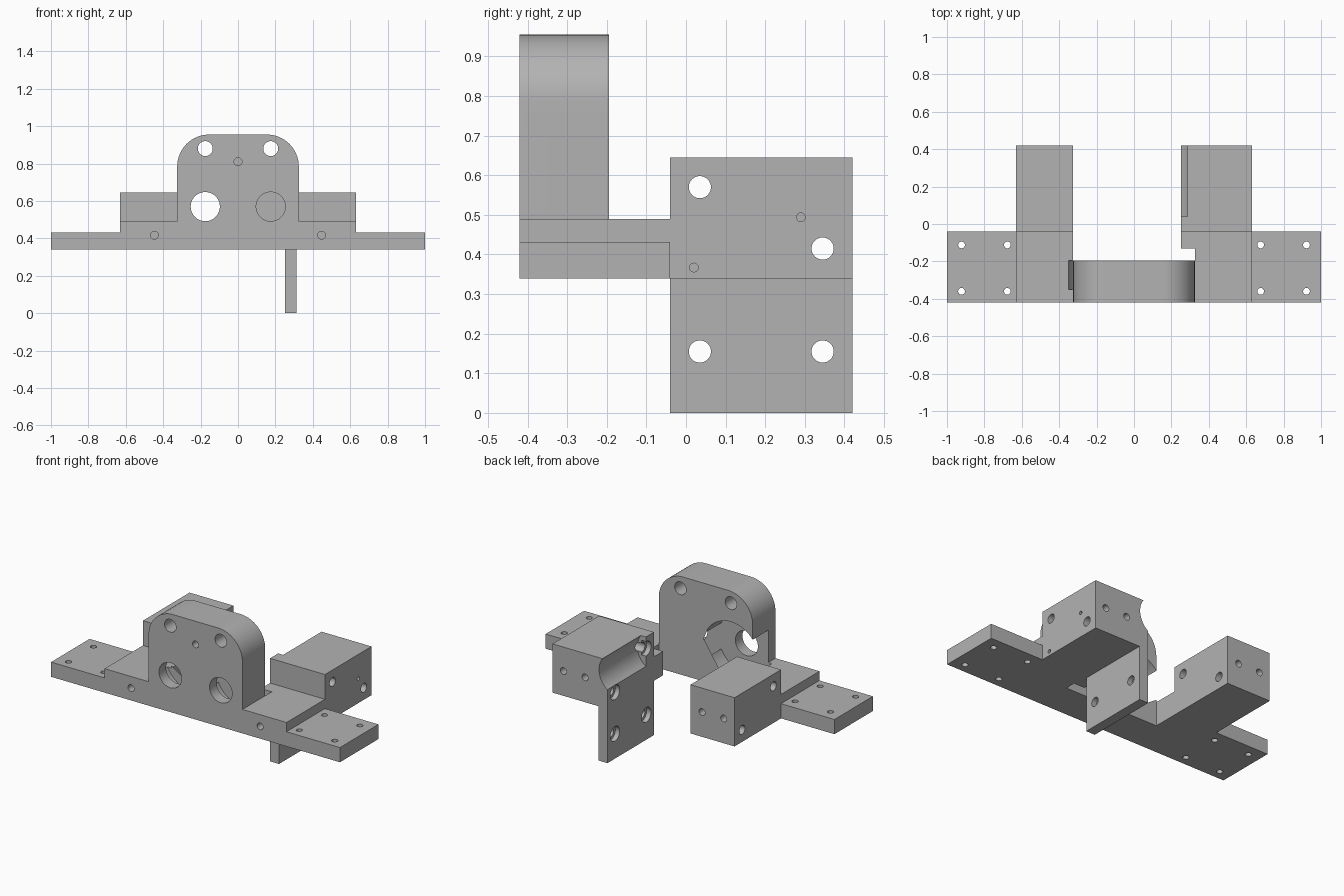
import bpy, bmesh, math
from mathutils import Vector, Matrix

old = bpy.data.objects.get("Cube")
if old:
    bpy.data.objects.remove(old, do_unlink=True)

grey = bpy.data.materials.new("plain_grey")
grey.use_nodes = True
colour = (0.45, 0.45, 0.45, 1)
grey.diffuse_color = colour
grey.node_tree.nodes["Principled BSDF"].inputs["Base Color"].default_value = colour


def finish(bm, name):
    bmesh.ops.recalc_face_normals(bm, faces=bm.faces)
    mesh = bpy.data.meshes.new(name)
    bm.to_mesh(mesh)
    bm.free()
    mesh.materials.append(grey)
    obj = bpy.data.objects.new(name, mesh)
    bpy.context.collection.objects.link(obj)
    return obj


def extrude_y(name, points, y0, y1):
    """Extrude an (x, z) outline from y0 to y1."""
    bm = bmesh.new()
    face = bm.faces.new([bm.verts.new((x, y0, z)) for x, z in points])
    out = bmesh.ops.extrude_face_region(bm, geom=[face])
    moved = [v for v in out["geom"] if isinstance(v, bmesh.types.BMVert)]
    bmesh.ops.translate(bm, verts=moved, vec=(0, y1 - y0, 0))
    return finish(bm, name)


def box(name, x, y, z):
    return extrude_y(name, [(x[0], z[0]), (x[1], z[0]), (x[1], z[1]), (x[0], z[1])], *y)


def rod(start, end, radius, sides=32):
    """Cylinder between two points, used as a drill."""
    a, b = Vector(start), Vector(end)
    bm = bmesh.new()
    turn = (b - a).to_track_quat("Z", "Y").to_matrix().to_4x4()
    bmesh.ops.create_cone(bm, cap_ends=True, segments=sides, radius1=radius, radius2=radius,
                          depth=(b - a).length, matrix=Matrix.Translation((a + b) / 2) @ turn)
    cutter = finish(bm, "cutter")
    cutter.hide_render = True
    return cutter


def combine(target, tool, operation):
    mod = target.modifiers.new("combine", "BOOLEAN")
    mod.operation, mod.solver, mod.object = operation, "EXACT", tool
    bpy.context.view_layer.objects.active = target
    bpy.ops.object.modifier_apply(modifier=mod.name)
    bpy.data.objects.remove(tool, do_unlink=True)


FRONT, HOOD_BACK, STEP_BACK, BACK = -0.42, -0.195, -0.04, 0.42
BOTTOM, STEP_TOP, BLOCK_TOP, TOP = 0.34, 0.49, 0.645, 0.955
HALF, OUTER, ROUND = 0.325, 0.63, 0.17

# Central housing with rounded upper corners
outline = [(-HALF, BOTTOM), (HALF, BOTTOM)]
for side in (0, 1):
    for i in range(17):
        a = math.pi / 2 * (side + i / 16)
        cx = (HALF - ROUND) * (1 - 2 * side)
        outline.append((cx + ROUND * math.cos(a), TOP - ROUND + ROUND * math.sin(a)))
bracket = extrude_y("mounting_bracket", outline, FRONT, HOOD_BACK)

# Stepped side wings and rear blocks
for s in (-1, 1):
    wing = [(HALF, BOTTOM), (1, BOTTOM), (1, 0.432), (OUTER, 0.432), (OUTER, STEP_TOP), (HALF, STEP_TOP)]
    combine(bracket, extrude_y("wing", [(s * x, z) for x, z in wing], FRONT, STEP_BACK), "UNION")
    inner = 0.25 if s > 0 else HALF
    block = box("rear_block", sorted((s * inner, s * OUTER)), (STEP_BACK, BACK), (BOTTOM, BLOCK_TOP))
    combine(bracket, block, "UNION")

# Hanging plate and the tab in front of it
combine(bracket, box("hanging_plate", (0.25, 0.312), (STEP_BACK, BACK), (0, BOTTOM)), "UNION")
combine(bracket, box("tab", (0.25, HALF), (-0.13, STEP_BACK), (BOTTOM, STEP_TOP)), "UNION")

drills = []
# Groove along the inner side of one rear block
drills.append(rod((0.175, 0.04, 0.57), (0.175, 0.6, 0.57), 0.133, 64))
for s in (-1, 1):
    # Round pockets, large openings and upper holes of the housing
    drills.append(rod((s * 0.175, -0.35, 0.57), (s * 0.175, HOOD_BACK, 0.57), 0.193, 64))
    drills.append(rod((s * 0.175, -0.5, 0.57), (s * 0.175, -0.3, 0.57), 0.078, 48))
    drills.append(rod((s * 0.175, -0.5, 0.88), (s * 0.175, -0.1, 0.88), 0.04))
    # Blind holes in the front and back faces
    drills.append(rod((s * 0.447, -0.5, 0.417), (s * 0.447, -0.32, 0.417), 0.021))
    for x in (0.405, 0.555):
        drills.append(rod((s * x, 0.3, 0.495), (s * x, 0.5, 0.495), 0.021))
    # Vertical screw holes in the wings
    for x in (0.677, 0.922):
        for y in (-0.112, -0.36):
            drills.append(rod((s * x, y, 0.3), (s * x, y, 0.5), 0.018))
drills.append(rod((0, -0.5, 0.81), (0, -0.32, 0.81), 0.021))

# Cross holes, counterbored on the plate side
for y, z in ((0.035, 0.57), (0.345, 0.415), (0.035, 0.155), (0.345, 0.155)):
    drills.append(rod((-0.8, y, z), (0.8, y, z), 0.028))
    drills.append(rod((0.2, y, z), (0.28, y, z), 0.046))
for y, z in ((0.29, 0.494), (0.02, 0.367)):
    drills.append(rod((0.53, y, z), (0.7, y, z), 0.011))

for drill in drills:
    combine(bracket, drill, "DIFFERENCE")

# Smooth the round walls, keep machined edges sharp
bpy.ops.object.select_all(action="DESELECT")
bracket.select_set(True)
bpy.context.view_layer.objects.active = bracket
bpy.ops.object.shade_smooth_by_angle(angle=math.radians(25))
